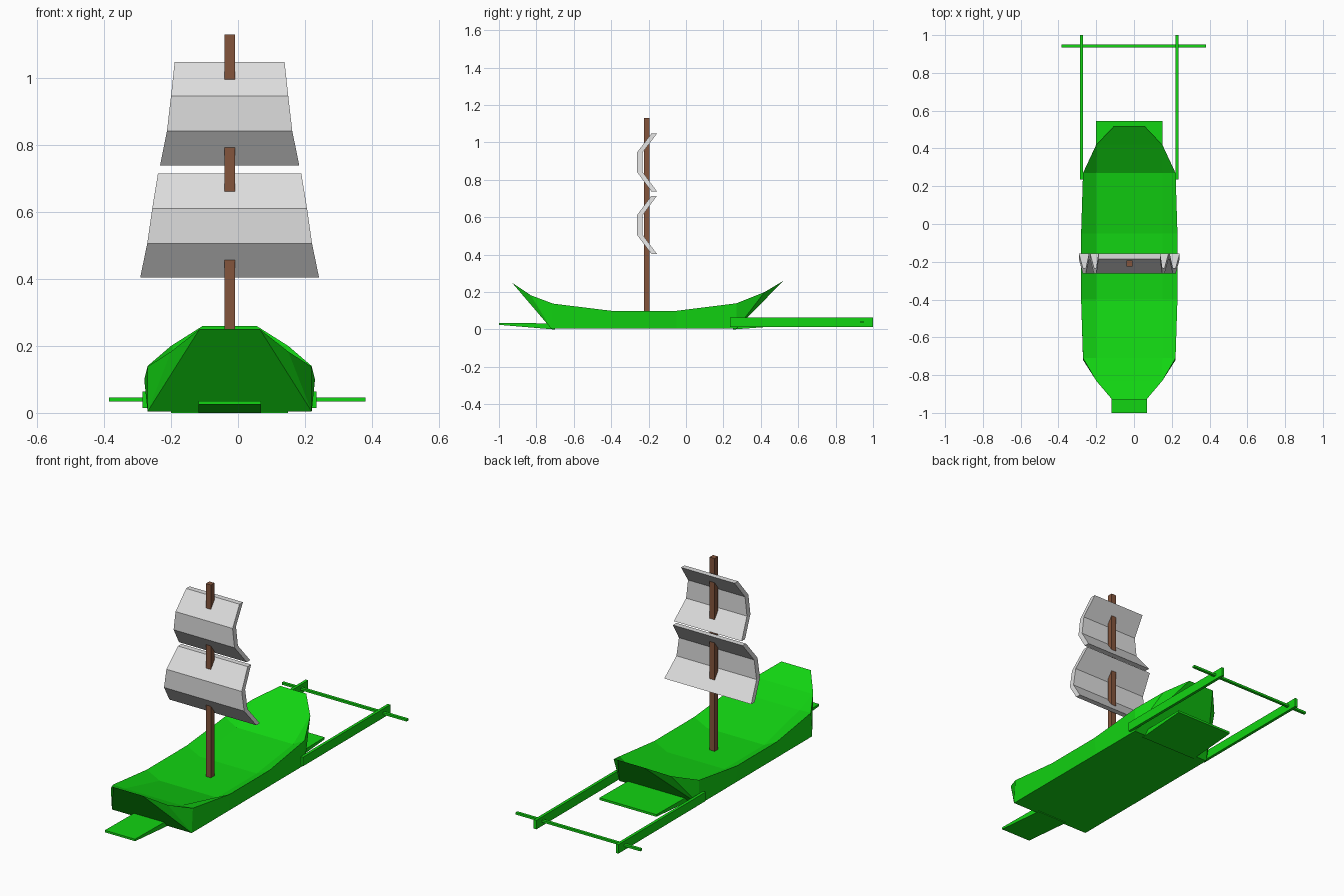
import bpy, bmesh

if "Cube" in bpy.data.objects:
    bpy.data.objects.remove(bpy.data.objects["Cube"])

CX = -0.025  # hull centre line


def material(name, rgb):
    m = bpy.data.materials.new(name)
    m.diffuse_color = (*rgb, 1)
    m.use_nodes = True
    m.node_tree.nodes["Principled BSDF"].inputs["Base Color"].default_value = m.diffuse_color
    return m


GREEN = material("hull green", (0.006, 0.66, 0.006))
BROWN = material("mast brown", (0.23, 0.09, 0.045))
GREY = material("sail grey", (0.73, 0.73, 0.73))


def loft(name, rings, mat, caps=True):
    """Skin a list of equal-length closed rings."""
    bm = bmesh.new()
    vs = [[bm.verts.new(p) for p in r] for r in rings]
    n = len(rings[0])
    for a, b in zip(vs, vs[1:]):
        for i in range(n):
            j = (i + 1) % n
            bm.faces.new((a[i], a[j], b[j], b[i]))
    if caps:
        bm.faces.new(vs[0])
        bm.faces.new(vs[-1][::-1])
    bmesh.ops.remove_doubles(bm, verts=bm.verts, dist=0.0005)
    bmesh.ops.recalc_face_normals(bm, faces=bm.faces)
    me = bpy.data.meshes.new(name)
    bm.to_mesh(me)
    bm.free()
    me.materials.append(mat)
    ob = bpy.data.objects.new(name, me)
    bpy.context.collection.objects.link(ob)
    return ob


def box(name, x, y, z, mat):
    rings = [[(x[0], yy, z[0]), (x[1], yy, z[0]), (x[1], yy, z[1]), (x[0], yy, z[1])]
             for yy in y]
    return loft(name, rings, mat)


# Hull: stations of bottom y, then rim (y, half width, z), then deck (half width, z)
stations = [
    (-0.72, -0.93, 0.09, 0.25, 0.085, 0.25),
    (-0.72, -0.83, 0.175, 0.183, 0.170, 0.178),
    (-0.72, -0.71, 0.245, 0.138, 0.175, 0.135),
    (-0.40, -0.40, 0.255, 0.10, 0.175, 0.06),
    (-0.05, -0.05, 0.255, 0.10, 0.175, 0.06),
    (0.27, 0.27, 0.245, 0.14, 0.175, 0.10),
    (0.27, 0.42, 0.175, 0.20, 0.170, 0.195),
    (0.27, 0.52, 0.08, 0.26, 0.075, 0.26),
]
rings = []
for by, y, w, z, dw, dz in stations:
    bw = 0.245
    rings.append([(CX - bw, by, 0.004), (CX - w, y, z), (CX - dw, y, dz),
                  (CX + dw, y, dz), (CX + w, y, z), (CX + bw, by, 0.004)])
loft("hull", rings, GREEN)


# Planks under the bow and stern, tapering to a thin raised end
def plank(name, w, sections):
    loft(name, [[(CX - w, y, a), (CX + w, y, a), (CX + w, y, b), (CX - w, y, b)]
                for y, a, b in sections], GREEN)


plank("bow_plank", 0.093, [(-1.0, 0.025, 0.036), (-0.70, 0.0, 0.032)])
plank("stern_plank", 0.175, [(0.25, 0.0, 0.03), (0.545, 0.022, 0.034)])

# Steering rails and their crossbar
for side, s in (("left", -1), ("right", 1)):
    x = CX + s * 0.252
    box(side + "_rail", (x - 0.008, x + 0.008), (0.235, 1.0), (0.014, 0.064), GREEN)
box("crossbar", (-0.385, 0.381), (0.934, 0.950), (0.034, 0.046), GREEN)

# Mast
box("mast", (-0.040, -0.009), (-0.225, -0.194), (0.05, 1.13), BROWN)


# Sails: bent sheets that narrow towards the top
def sail(name, levels):
    rings = []
    for (z, w), y in zip(levels, (-0.185, -0.262, -0.262, -0.185)):
        b = y + 0.03
        rings.append([(CX - w, y, z), (CX + w, y, z), (CX + w, b, z), (CX - w, b, z)])
    loft(name, rings, GREY)


sail("lower_sail", [(0.404, 0.267), (0.506, 0.246), (0.611, 0.231), (0.715, 0.214)])
sail("upper_sail", [(0.738, 0.208), (0.842, 0.187), (0.946, 0.175), (1.048, 0.164)])
